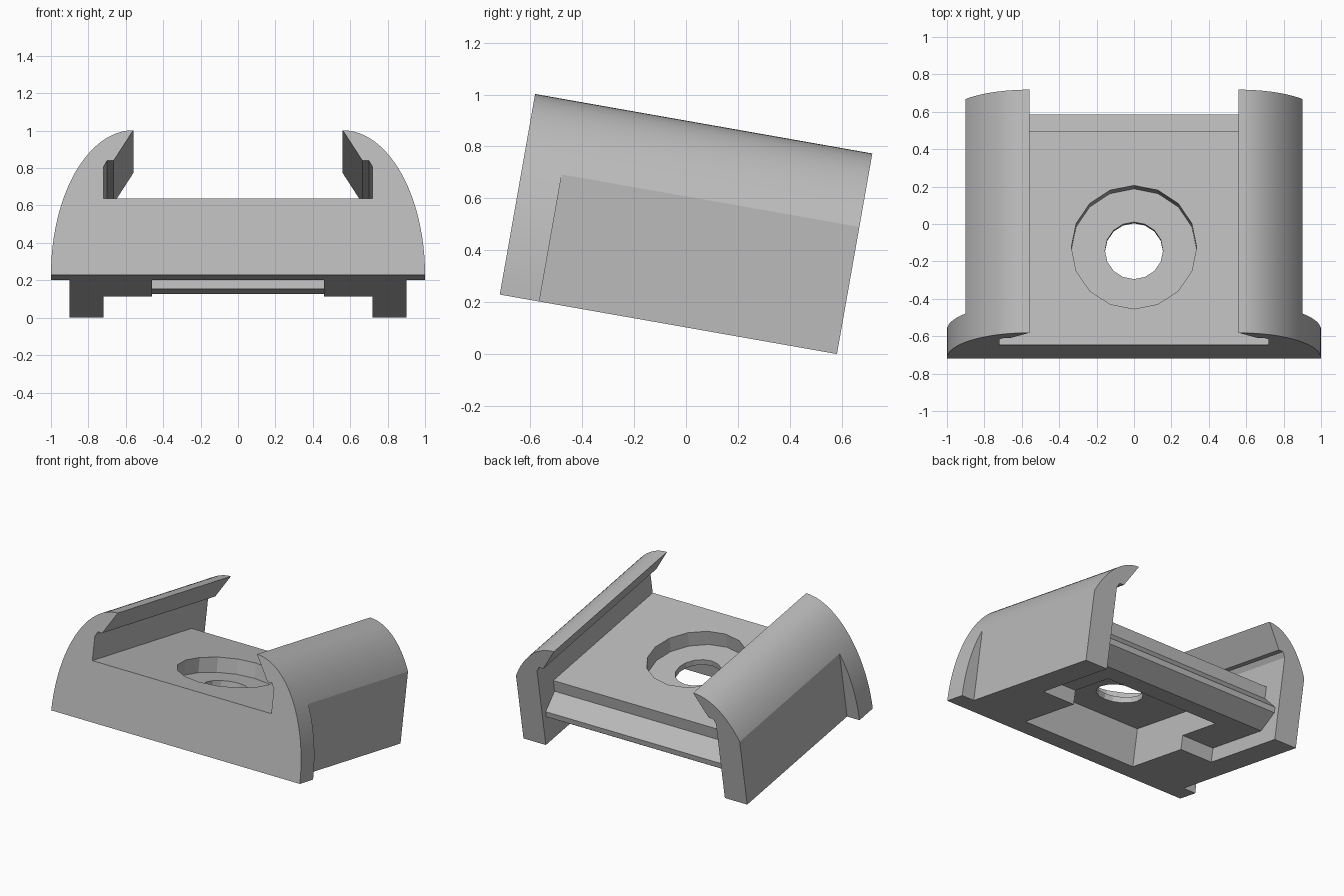
import bpy, bmesh
from math import radians, sin, cos, pi
from mathutils import Matrix

cube = bpy.data.objects.get("Cube")
if cube:
    bpy.data.objects.remove(cube, do_unlink=True)

grey = bpy.data.materials.new("plain_grey")
grey.use_nodes = True
colour = (0.5, 0.5, 0.5, 1)
grey.diffuse_color = colour
grey.node_tree.nodes["Principled BSDF"].inputs["Base Color"].default_value = colour


def prism(name, outline, place, start, end):
    """Extrude a 2D outline; place(a, b, depth) gives the 3D point."""
    bm = bmesh.new()
    rings = [[bm.verts.new(place(a, b, d)) for a, b in outline] for d in (start, end)]
    for ring in rings:
        bm.faces.new(ring)
    n = len(outline)
    for i in range(n):
        j = (i + 1) % n
        bm.faces.new((rings[0][i], rings[0][j], rings[1][j], rings[1][i]))
    bmesh.ops.recalc_face_normals(bm, faces=bm.faces)
    mesh = bpy.data.meshes.new(name)
    bm.to_mesh(mesh)
    bm.free()
    mesh.materials.append(grey)
    obj = bpy.data.objects.new(name, mesh)
    bpy.context.collection.objects.link(obj)
    return obj


def along_y(a, b, d):
    return (a, d, b)


def along_x(a, b, d):
    return (d, a, b)


def along_z(a, b, d):
    return (a, b, d)


def rect(a0, a1, b0, b1):
    return [(a0, b0), (a1, b0), (a1, b1), (a0, b1)]


def circle(radius, cy, sides=16):
    return [(radius * sin(2 * pi * i / sides), cy + radius * cos(2 * pi * i / sides))
            for i in range(sides)]


# Body: curved flanks with inward hooks above a flat floor
LENGTH, HEIGHT, LIP, FLOOR, INNER = 1.32, 0.785, 0.56, 0.415, 0.72
STEPS = 24
half = [(LIP + (1 - LIP) * cos(pi / 2 * i / STEPS), HEIGHT * sin(pi / 2 * i / STEPS))
        for i in range(STEPS + 1)]
half += [(0.665, 0.62), (0.70, 0.62), (INNER, 0.585), (INNER, FLOOR)]
section = half + [(-x, z) for x, z in reversed(half)]
body = prism("clip_body", section, along_y, 0, LENGTH)

# Flat sides behind the front flange
cutters = [prism("side_cutter", rect(s * 0.9, s * 1.2, -0.1, 0.9), along_y, 0.155, 1.5)
           for s in (-1, 1)]

# Rear underside step and pointed rail between the legs
rail = [(0.66, -0.1), (0.66, 0.10), (1.16, 0.10), (1.28, 0.20), (1.28, 0.24),
        (1.16, 0.33), (1.16, 0.5), (1.5, 0.5), (1.5, -0.1)]
cutters.append(prism("rail_cutter", rail, along_x, -INNER, INNER))

# Underside pocket, counterbore and through hole
cutters.append(prism("pocket_cutter", rect(-0.46, 0.46, 0.16, 1.0), along_z, -0.15, 0.27))
cutters.append(prism("counterbore_cutter", circle(0.335, 0.53), along_z, 0.31, 0.5))
cutters.append(prism("hole_cutter", circle(0.155, 0.53), along_z, 0.2, 0.4))

bpy.ops.object.select_all(action='DESELECT')
bpy.context.view_layer.objects.active = body
body.select_set(True)
for cutter in cutters:
    cutter.hide_render = True
    cut = body.modifiers.new("cut", 'BOOLEAN')
    cut.operation = 'DIFFERENCE'
    cut.solver = 'EXACT'
    cut.object = cutter
    bpy.ops.object.modifier_apply(modifier=cut.name)
    bpy.data.objects.remove(cutter, do_unlink=True)

# Tilt the body so it rests on its rear legs
body.data.transform(Matrix.Translation((0, -0.718, 0.229)) @ Matrix.Rotation(radians(-10), 4, 'X'))
bpy.ops.object.shade_smooth_by_angle(angle=radians(15))
